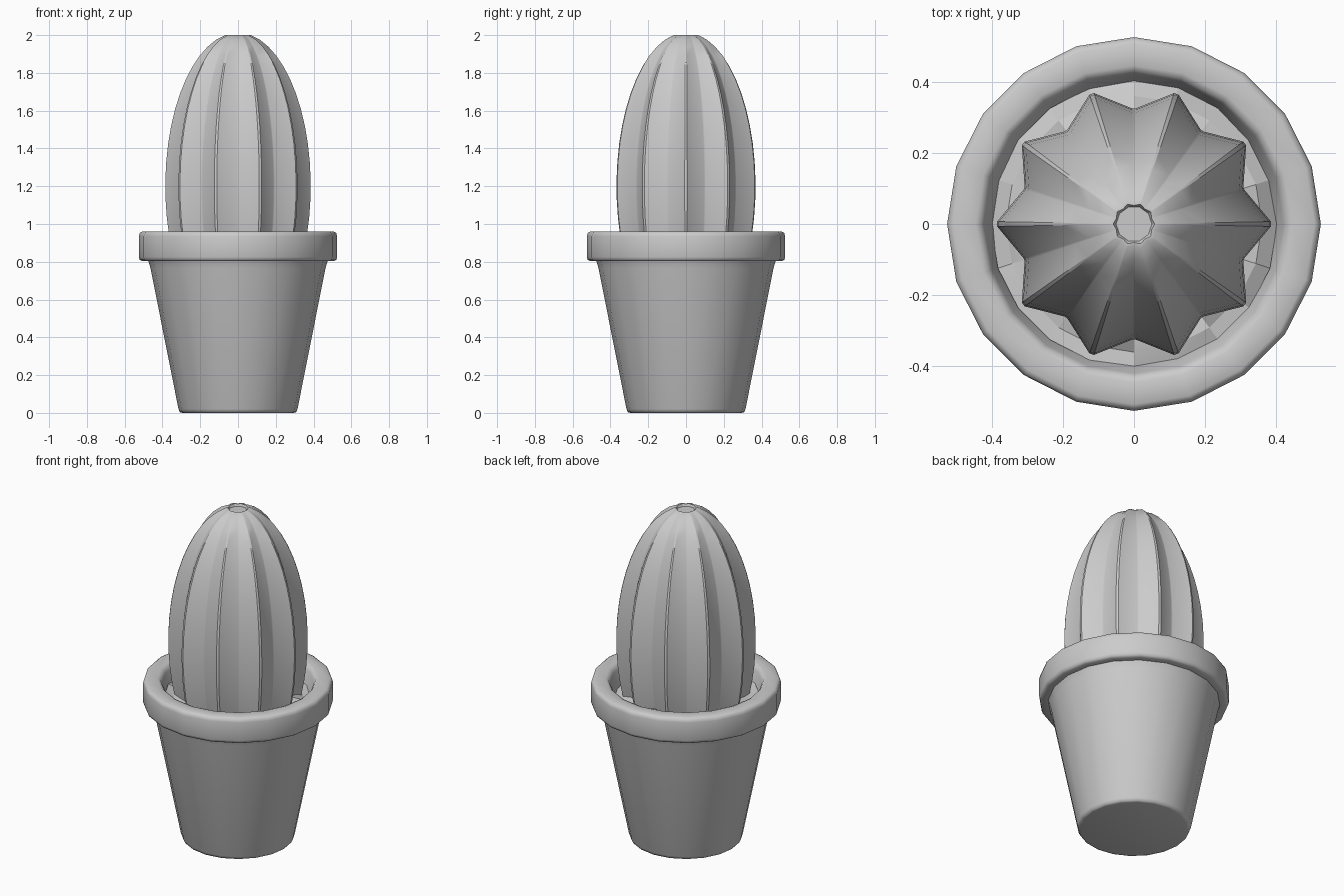
import bpy, bmesh, math, random

if "Cube" in bpy.data.objects:
    bpy.data.objects.remove(bpy.data.objects["Cube"])

random.seed(4)
TAU = 2 * math.pi


def build(name, rings, angle, cap_start=True, cap_end=True):
    """Skin a list of equal-length closed rings into an object."""
    bm = bmesh.new()
    vs = [[bm.verts.new(p) for p in ring] for ring in rings]
    n = len(rings[0])
    for a, b in zip(vs, vs[1:]):
        for i in range(n):
            j = (i + 1) % n
            bm.faces.new((a[i], a[j], b[j], b[i]))
    if cap_start:
        bm.faces.new(vs[0][::-1])
    if cap_end:
        bm.faces.new(vs[-1])
    bmesh.ops.recalc_face_normals(bm, faces=bm.faces)
    me = bpy.data.meshes.new(name)
    bm.to_mesh(me)
    bm.free()
    ob = bpy.data.objects.new(name, me)
    bpy.context.collection.objects.link(ob)
    bpy.ops.object.select_all(action='DESELECT')
    ob.select_set(True)
    bpy.context.view_layer.objects.active = ob
    bpy.ops.object.shade_smooth_by_angle(angle=math.radians(angle))
    return ob


def circle(r, z, n=20, jitter=0.0):
    return [(r * math.cos(TAU * i / n), r * math.sin(TAU * i / n),
             z + random.uniform(-jitter, jitter)) for i in range(n)]


# Pot: tapered wall, overhanging rounded rim, sloping inside wall
pot_profile = [(0.295, 0.0), (0.308, 0.004), (0.315, 0.02), (0.463, 0.765),
               (0.470, 0.79), (0.475, 0.803), (0.508, 0.803), (0.52, 0.81),
               (0.525, 0.825), (0.525, 0.935), (0.52, 0.953), (0.507, 0.96),
               (0.445, 0.96), (0.43, 0.953), (0.42, 0.935), (0.388, 0.80)]
build("pot", [circle(r, z) for r, z in pot_profile], 50)

# Soil: lumpy disc
build("soil", [circle(0.402, 0.855, jitter=0.02), circle(0.36, 0.87, jitter=0.025),
               circle(0.31, 0.87, jitter=0.025), circle(0.15, 0.87)], 10,
      cap_start=False)


# Cactus: ten ribs swept along an elliptical profile
def rib_ring(r, z, depth=0.156):
    pts = []
    for k in range(10):
        for off, f in ((-1.0, 1.0), (1.0, 1.0), (17.2, 1 - depth), (18.8, 1 - depth)):
            a = math.radians(36 * k + off)
            pts.append((r * f * math.cos(a), r * f * math.sin(a), z))
    return pts


rings = []
for i in range(17):
    t = math.radians(-33 + (79.5 + 33) * i / 16)
    rings.append(rib_ring(0.385 * math.cos(t), 1.2 + 0.813 * math.sin(t)))
rings += [rib_ring(0.058, 2.0, 0.1), rib_ring(0.05, 1.987, 0.05)]
build("cactus", rings, 28)
